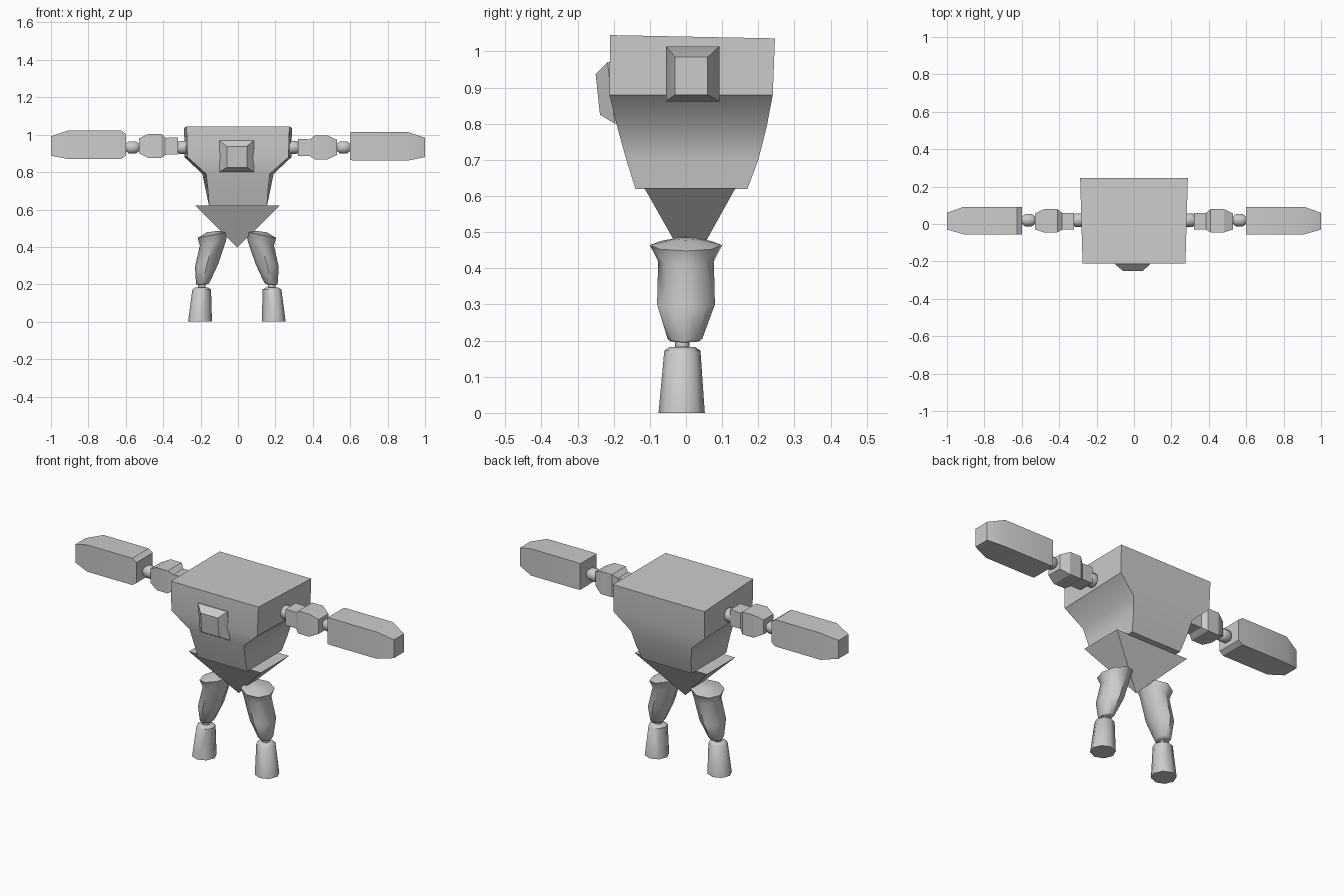
import bpy, bmesh, math
from mathutils import Vector

if "Cube" in bpy.data.objects:
    bpy.data.objects.remove(bpy.data.objects["Cube"])

grey = bpy.data.materials.new("plain_grey")
grey.diffuse_color = (0.6, 0.6, 0.6, 1)
grey.use_nodes = True
grey.node_tree.nodes["Principled BSDF"].inputs["Base Color"].default_value = grey.diffuse_color


def loft(name, rings, angle=35):
    """Skin a closed solid through a list of equal-length point rings."""
    bm = bmesh.new()
    loops = [[bm.verts.new(p) for p in ring] for ring in rings]
    n = len(loops[0])
    for a, b in zip(loops, loops[1:]):
        for i in range(n):
            j = (i + 1) % n
            bm.faces.new((a[i], a[j], b[j], b[i]))
    bm.faces.new(loops[0])
    bm.faces.new(loops[-1])
    bmesh.ops.remove_doubles(bm, verts=bm.verts, dist=1e-5)
    bmesh.ops.recalc_face_normals(bm, faces=bm.faces)
    mesh = bpy.data.meshes.new(name)
    bm.to_mesh(mesh)
    bm.free()
    obj = bpy.data.objects.new(name, mesh)
    bpy.context.collection.objects.link(obj)
    mesh.materials.append(grey)
    bpy.context.view_layer.objects.active = obj
    obj.select_set(True)
    bpy.ops.object.shade_smooth_by_angle(angle=math.radians(angle))
    obj.select_set(False)
    return obj


def box_ring_x(x, y0, y1, z0, z1):
    return [(x, y0, z0), (x, y1, z0), (x, y1, z1), (x, y0, z1)]


def oval_ring(cx, cy, cz, rx, ry, tilt=0, n=8):
    """Horizontal oval; tilt lowers the +x side."""
    ring = []
    for i in range(n):
        a = 2 * math.pi * i / n
        ring.append((cx + rx * math.cos(a), cy + ry * math.sin(a),
                     cz - tilt * math.cos(a)))
    return ring


# Torso: broad chest tapering to the waist (z, front x, back x, front y, back y)
chest = [(1.045, .275, .288, -.21, .246), (.88, .27, .286, -.212, .24),
         (.79, .17, .19, -.19, .223), (.70, .16, .172, -.165, .2),
         (.62, .155, .155, -.14, .17)]
torso = loft("torso", [[(-f, y0, z), (f, y0, z), (b, y1, z), (-b, y1, z)]
                       for z, f, b, y0, y1 in chest], 40)
for v in torso.data.vertices:
    if v.co.z > 1.04 and v.co.y > 0:
        v.co.z = 1.036

# Chest plate: bevelled square raised from the front
loft("chest_plate", [
    [(-.1, -.18, .80), (.085, -.18, .80), (.085, -.205, .97), (-.1, -.205, .97)],
    [(-.1, -.197, .80), (.085, -.197, .80), (.085, -.217, .97), (-.1, -.217, .97)],
    [(-.06, -.238, .825), (.047, -.238, .825), (.047, -.25, .937), (-.06, -.25, .937)]],
    20)

# Pelvis: upside-down pyramid
loft("pelvis", [[(-.228, -.115, .622), (.225, -.115, .622),
                 (.225, .137, .622), (-.228, .137, .622)],
                [(-.004, .012, .397)] * 4], 20)

for side, s in (("left", 1), ("right", -1)):
    dz = 0 if s > 0 else .008

    # Ball joints of the arm: low-poly barrels along x
    for part, cx, r in (("shoulder", .293, .038), ("wrist", .564, .035)):
        rings = []
        for t, k in ((-1, .6), (-.55, 1), (.55, 1), (1, .6)):
            rings.append([(s * (cx + t * r), .02 + r * k * math.cos(a),
                           .932 + r * k * math.sin(a))
                          for a in (math.pi * (i + .5) / 4 for i in range(8))])
        loft(f"{side}_{part}_joint", rings, 50)

    # Forearm and hand blocks (x, y0, y1, z0, z1)
    forearm = [(.32, -.03, .06, .885, .978), (.385, -.03, .06, .885, .975),
               (.41, -.045, .08, .868, .996), (.48, -.045, .08, .868, .996),
               (.528, -.03, .057, .892, .973)]
    ch = .002 if s > 0 else .018
    hand = [(.6, -.055, .092, .862 + ch, 1.014 - ch), (.625, -.055, .092, .862, 1.014),
            (.91, -.055, .092, .862, 1.014), (1.0, -.03, .06, .88, .984)]
    for part, rows in (("arm", forearm), ("hand", hand)):
        loft(f"{side}_{part}", [box_ring_x(s * x, a, b, c + dz, d + dz)
                                for x, a, b, c, d in rows], 25)

    # Leg pieces (centre x, centre y, z, radius x, radius y, tilt)
    pieces = {
        "thigh": [(.13, 0, .482, .03, .03, .004), (.13, 0, .464, .08, .1, .016),
                  (.128, 0, .42, .07, .077, .012), (.162, 0, .30, .062, .08, .008),
                  (.182, -.003, .205, .036, .048, .004), (.184, -.003, .198, .03, .04, .003)],
        "ankle": [(.186, -.01, .212, .012, .012, 0), (.187, -.01, .195, .02, .02, 0),
                  (.188, -.01, .182, .02, .02, 0), (.189, -.01, .17, .012, .012, 0)],
        "foot": [(.188, -.01, .182, .035, .035, 0), (.188, -.01, .172, .05, .05, 0),
                 (.197, -.012, 0, .064, .064, 0)],
    }
    for part, rows in pieces.items():
        loft(f"{side}_{part}", [[(s * x - .006, y, z) for x, y, z in
                                 oval_ring(cx, cy, cz, rx, ry, t)]
                                for cx, cy, cz, rx, ry, t in rows], 50)
